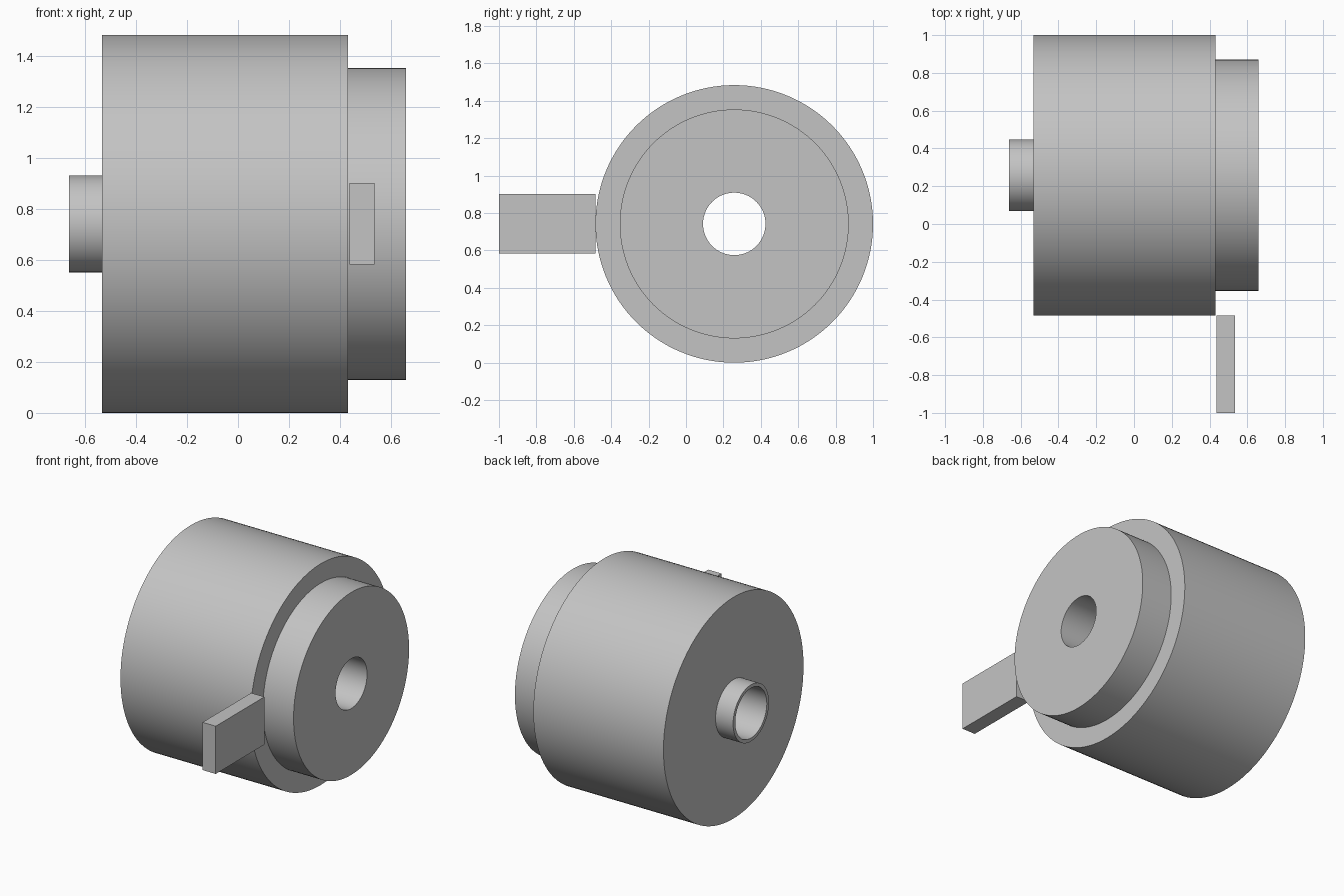
import bpy, bmesh, math
from mathutils import Vector

cube = bpy.data.objects.get("Cube")
if cube:
    bpy.data.objects.remove(cube, do_unlink=True)

AXIS_Y, AXIS_Z = 0.258, 0.742
BORE = 0.167

grey = bpy.data.materials.new("plain grey")
grey.use_nodes = True
colour = (0.55, 0.55, 0.55, 1)
grey.diffuse_color = colour
grey.node_tree.nodes["Principled BSDF"].inputs["Base Color"].default_value = colour


def add_object(name, bm):
    bmesh.ops.recalc_face_normals(bm, faces=bm.faces)
    mesh = bpy.data.meshes.new(name)
    bm.to_mesh(mesh)
    bm.free()
    mesh.materials.append(grey)
    obj = bpy.data.objects.new(name, mesh)
    bpy.context.collection.objects.link(obj)
    return obj


def lathe(name, profile, steps=128):
    """Revolve a closed (x, radius) profile around the x axis."""
    bm = bmesh.new()
    verts = [bm.verts.new((x, 0, r)) for x, r in profile]
    edges = [bm.edges.new((v, verts[i - 1])) for i, v in enumerate(verts)]
    bmesh.ops.spin(bm, geom=verts + edges, cent=(0, 0, 0), axis=(1, 0, 0),
                   angle=math.tau, steps=steps)
    bmesh.ops.remove_doubles(bm, verts=bm.verts, dist=1e-4)
    obj = add_object(name, bm)
    obj.location = (0, AXIS_Y, AXIS_Z)
    bpy.ops.object.select_all(action='DESELECT')
    obj.select_set(True)
    bpy.context.view_layer.objects.active = obj
    bpy.ops.object.shade_smooth_by_angle(angle=math.radians(30))
    return obj


def box(name, low, high):
    low, high = Vector(low), Vector(high)
    bm = bmesh.new()
    bmesh.ops.create_cube(bm, size=1)
    bmesh.ops.scale(bm, vec=high - low, verts=bm.verts)
    bmesh.ops.translate(bm, vec=(low + high) / 2, verts=bm.verts)
    return add_object(name, bm)


# Stepped drum: rear spigot, main body and front shoulder around a through bore
lathe("stepped_drum", [
    (-0.663, BORE), (-0.663, 0.19), (-0.533, 0.19), (-0.533, 0.742),
    (0.432, 0.742), (0.432, 0.612), (0.66, 0.612), (0.66, BORE)])

# Flat tab standing out beside the drum
box("side_tab", (0.437, -1.0, 0.583), (0.535, -0.484, 0.903))
